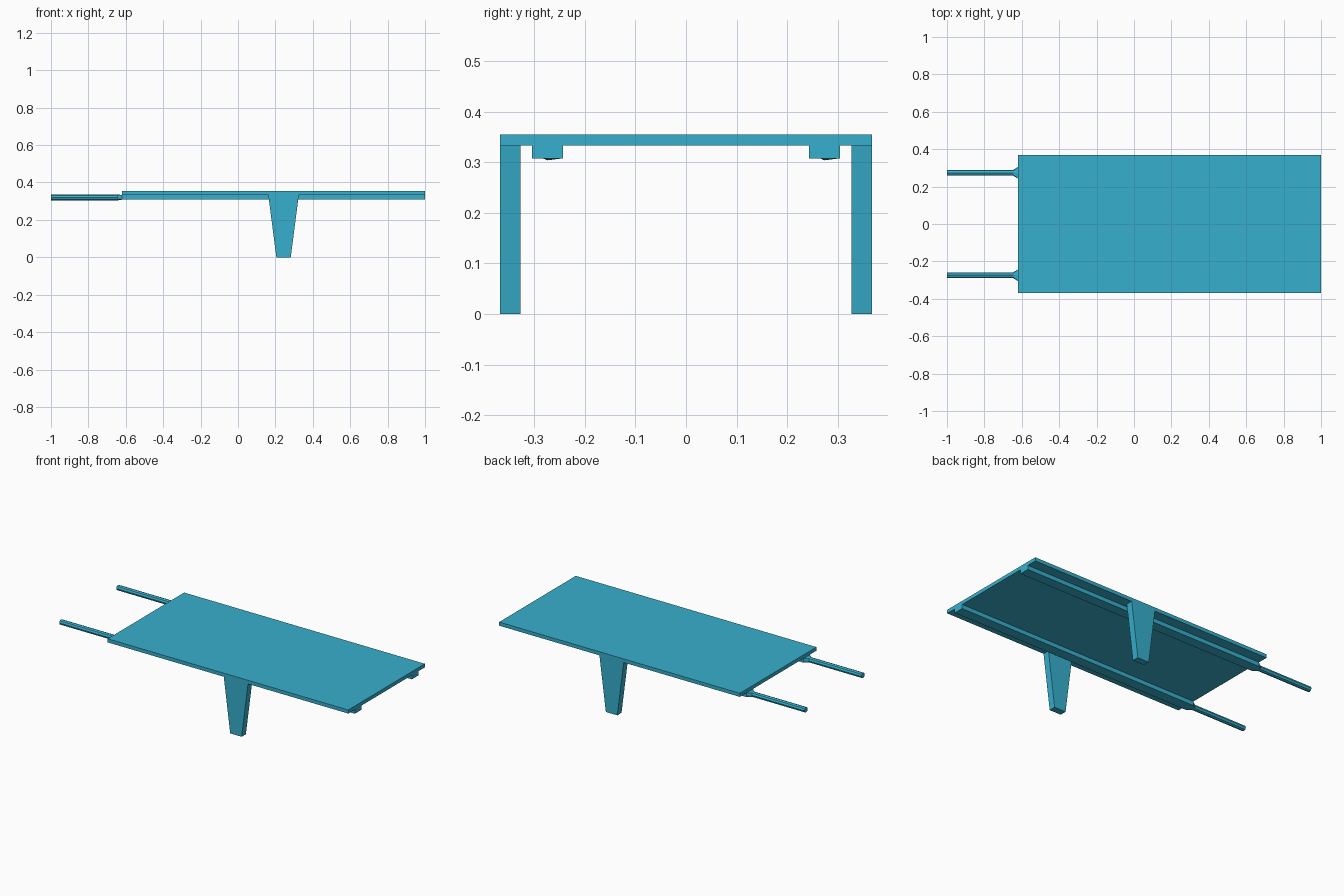
import bpy, bmesh
from math import cos, sin, pi

cube = bpy.data.objects.get("Cube")
if cube:
    bpy.data.objects.remove(cube, do_unlink=True)

blue = bpy.data.materials.new("sky_blue")
blue.use_nodes = True
color = (0.038, 0.43, 0.61, 1)
blue.diffuse_color = color
blue.node_tree.nodes["Principled BSDF"].inputs["Base Color"].default_value = color


def loft(name, rings):
    """Skin a row of matching rings and cap both ends."""
    bm = bmesh.new()
    loops = [[bm.verts.new(p) for p in ring] for ring in rings]
    n = len(loops[0])
    for a, b in zip(loops, loops[1:]):
        for i in range(n):
            j = (i + 1) % n
            bm.faces.new((a[i], a[j], b[j], b[i]))
    bm.faces.new(loops[0])
    bm.faces.new(loops[-1])
    bmesh.ops.recalc_face_normals(bm, faces=bm.faces)
    mesh = bpy.data.meshes.new(name)
    bm.to_mesh(mesh)
    bm.free()
    mesh.materials.append(blue)
    obj = bpy.data.objects.new(name, mesh)
    bpy.context.collection.objects.link(obj)
    return obj


def rect(x0, x1, y0, y1, z):
    return [(x0, y0, z), (x1, y0, z), (x1, y1, z), (x0, y1, z)]


def box(name, x0, x1, y0, y1, z0, z1):
    return loft(name, [rect(x0, x1, y0, y1, z0), rect(x0, x1, y0, y1, z1)])


BACK, TIP, UNDER, TOP = -0.62, 1.0, 0.333, 0.355
RAIL_Y, RAIL_HALF, RAIL_BOTTOM = 0.274, 0.031, 0.308
GRIP_Z, GRIP_R = 0.32, 0.016


def grip_ring(x, y):
    return [(x, y + GRIP_R * cos(k * pi / 4), GRIP_Z + GRIP_R * sin(k * pi / 4))
            for k in range(8)]


def rail_ring(x, y):
    # eight points on the rail's rectangular section
    ring = []
    mid, half = (UNDER + RAIL_BOTTOM) / 2, (UNDER - RAIL_BOTTOM) / 2
    for k in range(8):
        c, s = cos(k * pi / 4), sin(k * pi / 4)
        m = max(abs(c), abs(s))
        ring.append((x, y + RAIL_HALF * c / m, mid + half * s / m))
    return ring


# Flat bed
box("bed", BACK, TIP, -0.368, 0.368, UNDER, TOP)

for side, s in (("front", -1), ("back", 1)):
    # Rail under the bed, flaring down to a round handle
    y = s * RAIL_Y
    loft(side + "_rail_and_handle",
         [grip_ring(-1, y), grip_ring(BACK - 0.025, y),
          rail_ring(BACK, y), rail_ring(TIP, y)])
    # Tapered leg
    y0, y1 = sorted((s * 0.327, s * 0.368))
    loft(side + "_leg", [rect(0.205, 0.282, y0, y1, 0),
                         rect(0.162, 0.325, y0, y1, UNDER)])
